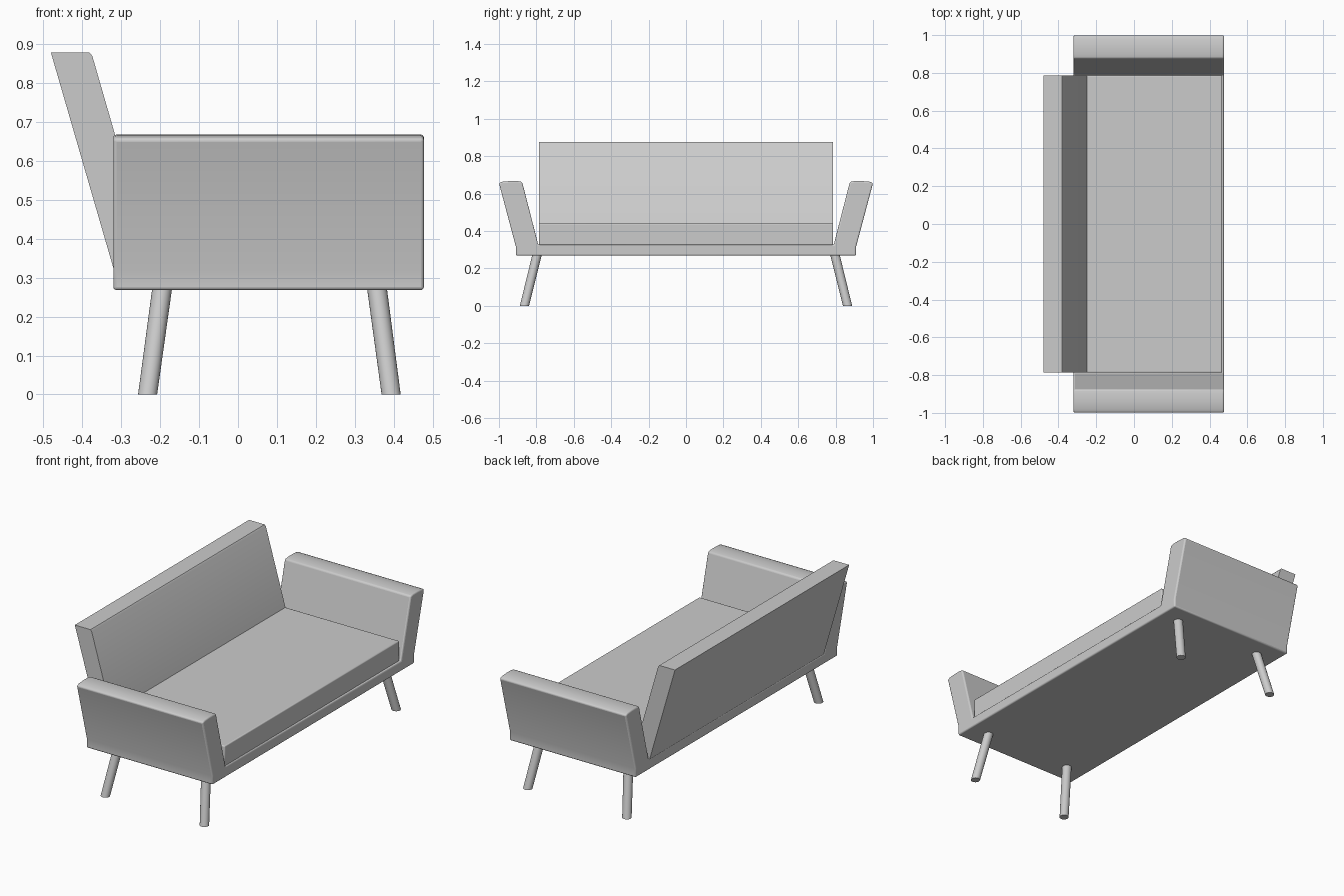
import bpy, bmesh
from mathutils import Matrix, Vector

if "Cube" in bpy.data.objects:
    bpy.data.objects.remove(bpy.data.objects["Cube"])


def finish(name, bm, bevel=0.0):
    bmesh.ops.recalc_face_normals(bm, faces=bm.faces)
    mesh = bpy.data.meshes.new(name)
    bm.to_mesh(mesh)
    bm.free()
    ob = bpy.data.objects.new(name, mesh)
    bpy.context.collection.objects.link(ob)
    if bevel:
        mod = ob.modifiers.new("soft_edges", "BEVEL")
        mod.width = bevel
        mod.segments = 3
        mod.limit_method = "ANGLE"
        mod.angle_limit = 0.6
    bpy.ops.object.select_all(action="DESELECT")
    ob.select_set(True)
    bpy.context.view_layer.objects.active = ob
    bpy.ops.object.shade_smooth_by_angle(angle=0.6)
    return ob


def prism(name, points, direction, bevel=0.0):
    bm = bmesh.new()
    face = bm.faces.new([bm.verts.new(p) for p in points])
    new = bmesh.ops.extrude_face_region(bm, geom=[face])["geom"]
    verts = [g for g in new if isinstance(g, bmesh.types.BMVert)]
    bmesh.ops.translate(bm, verts=verts, vec=direction)
    return finish(name, bm, bevel)


# Frame: base and two flared arms as one U-shaped profile
half = [(0.91, 0.268), (0.91, 0.318), (1.0, 0.656), (0.98, 0.664),
        (0.94, 0.667), (0.90, 0.667), (0.876, 0.662), (0.79, 0.327)]
outline = half + [(-y, z) for y, z in reversed(half)]
prism("frame_with_arms", [(-0.32, y, z) for y, z in outline], (0.797, 0, 0), 0.008)

# Backrest: leaning slab
back = [(-0.32, 0.325), (-0.48, 0.877), (-0.381, 0.877), (-0.374, 0.869), (-0.217, 0.325)]
prism("backrest", [(x, -0.785, z) for x, z in back], (0, 1.57, 0))

# Seat cushion
seat = [(-0.235, 0.322), (-0.255, 0.44), (0.467, 0.44), (0.467, 0.322)]
prism("seat_cushion", [(x, -0.787, z) for x, z in seat], (0, 1.574, 0), 0.006)

# Splayed legs, cut level at floor and base
for end, foot_x, top_x in (("left", -0.232, -0.195), ("right", 0.393, 0.357)):
    for side, s in (("front", -1), ("back", 1)):
        bm = bmesh.new()
        bmesh.ops.create_cone(bm, cap_ends=True, segments=24, radius1=0.0245,
                              radius2=0.0255, depth=0.28,
                              matrix=Matrix.Translation((0, 0, 0.14)))
        foot, top = Vector((foot_x, s * 0.864, 0)), Vector((top_x, s * 0.797, 0))
        for v in bm.verts:
            v.co += foot.lerp(top, v.co.z / 0.27)
        finish(f"{side}_{end}_leg", bm)
